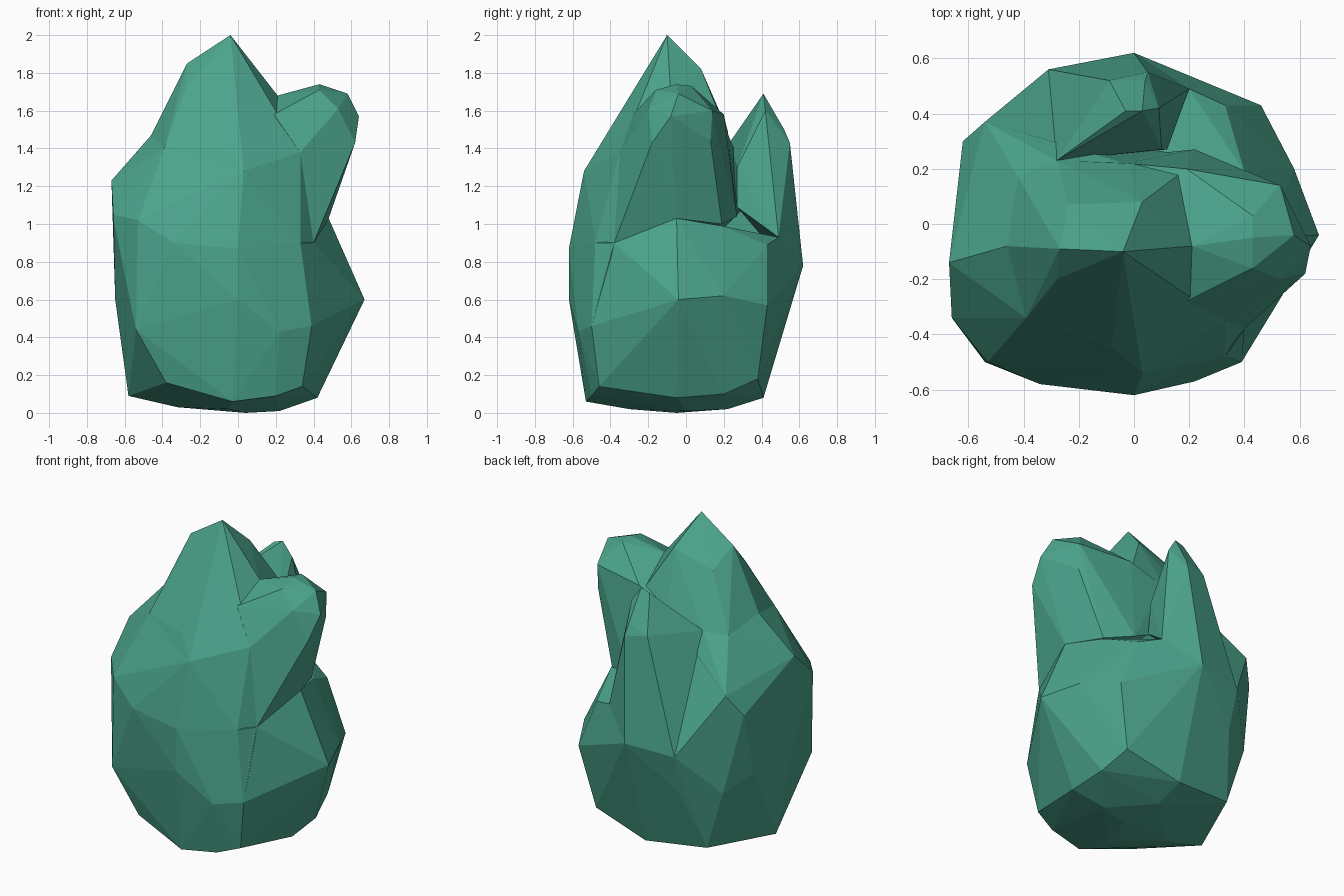
import bpy
import bmesh
import math

stone = bpy.data.materials.new("green_stone")
stone.diffuse_color = (0.07, 0.37, 0.26, 1)


def chiselled(name, points):
    """Flat-faced convex chunk of stone spanning the given corner points."""
    bm = bmesh.new()
    for p in points:
        bm.verts.new(p)
    bmesh.ops.convex_hull(bm, input=bm.verts[:])
    loose = [v for v in bm.verts if not v.link_faces]
    bmesh.ops.delete(bm, geom=loose, context='VERTS')
    bmesh.ops.dissolve_limit(bm, angle_limit=math.radians(3),
                             verts=bm.verts[:], edges=bm.edges[:])
    bmesh.ops.recalc_face_normals(bm, faces=bm.faces[:])
    mesh = bpy.data.meshes.new(name)
    bm.to_mesh(mesh)
    bm.free()
    mesh.materials.append(stone)
    obj = bpy.data.objects.new(name, mesh)
    bpy.context.collection.objects.link(obj)
    return obj


# Main boulder: underside, belt at half height, and upper rim
underside = [(0.04, -0.05, 0), (-0.32, -0.1, 0.03), (0.22, 0, 0.01),
             (-0.05, -0.3, 0.02), (0, 0.22, 0.02),
             (-0.38, -0.46, 0.16), (-0.03, -0.53, 0.06), (0.2, -0.5, 0.09),
             (0.34, -0.46, 0.14), (0.42, -0.05, 0.08), (0.41, 0.2, 0.1),
             (0.37, 0.38, 0.18), (0, 0.41, 0.08), (-0.4, 0.36, 0.12),
             (-0.58, -0.08, 0.09)]
belt = [(-0.54, -0.5, 0.44), (-0.34, -0.56, 0.63), (0, -0.62, 0.6),
        (0.22, -0.57, 0.43), (0.39, -0.5, 0.46), (0.48, -0.3, 0.58),
        (0.67, -0.04, 0.6), (0.58, 0.2, 0.62), (0.46, 0.43, 0.57),
        (0.2, 0.49, 0.5), (-0.3, 0.5, 0.5), (-0.52, 0.37, 0.5),
        (-0.62, 0.2, 0.6), (-0.65, -0.14, 0.6)]
rim = [(-0.34, -0.58, 0.9), (0, -0.62, 0.87), (0.33, -0.48, 0.9),
       (0.4, -0.38, 0.9), (0.48, -0.05, 1.03), (0.4, 0.19, 0.99),
       (0.33, 0.43, 0.89), (0.2, 0.49, 0.93), (0, 0.62, 0.78),
       (-0.31, 0.56, 0.75), (-0.62, 0.28, 0.95),
       (-0.66, -0.14, 1.05), (-0.66, -0.34, 1.03), (-0.53, -0.5, 1.0)]
chiselled("boulder_base", underside + belt + rim)

# Sloping shoulders, overlapping the boulder down to its belt
chiselled("shoulders", [
    (-0.67, -0.14, 1.23), (-0.66, -0.34, 1.05), (-0.46, -0.08, 1.47),
    (-0.42, 0.17, 1.41), (-0.39, -0.34, 1.4), (-0.53, -0.5, 1.02),
    (-0.34, -0.58, 0.9), (0, -0.62, 0.87), (0.03, -0.54, 1.28),
    (0.18, -0.44, 1.3), (0.33, -0.35, 1.38), (0.33, -0.48, 0.9),
    (0.4, -0.38, 0.9), (-0.54, 0.37, 1.13), (-0.28, 0.23, 1.43),
    (-0.03, 0.22, 1.48), (0.12, 0.26, 1.09), (0.3, 0.2, 1.03),
    (-0.54, -0.5, 0.44), (-0.34, -0.56, 0.63), (0, -0.62, 0.6),
    (0.22, -0.57, 0.43), (0.39, -0.5, 0.46), (-0.65, -0.14, 0.6)])

# Tall central peak
chiselled("central_peak", [
    (-0.04, -0.1, 2), (-0.27, -0.09, 1.85), (-0.28, -0.2, 1.71),
    (0.03, 0.08, 1.82), (-0.24, 0.07, 1.74), (0.21, -0.08, 1.68),
    (0.19, -0.28, 1.58), (-0.28, 0.23, 1.43), (-0.03, 0.22, 1.5),
    (-0.42, 0.17, 1.41), (-0.46, -0.08, 1.47), (-0.39, -0.34, 1.4),
    (0.03, -0.54, 1.28), (0.18, -0.44, 1.3), (0.19, 0.2, 1.52),
    (-0.08, -0.45, 1.4), (0.33, -0.35, 1.38), (0.12, 0.26, 1.09)])

# Overhanging knob on the right, running back into the cleft
chiselled("right_knob", [
    (0.21, -0.08, 1.68), (0.19, 0.2, 1.58), (0.19, -0.28, 1.58),
    (0.43, 0.03, 1.73), (0.43, -0.05, 1.74), (0.43, -0.16, 1.71),
    (0.53, 0.14, 1.6), (0.58, -0.04, 1.69), (0.53, -0.2, 1.61),
    (0.64, -0.08, 1.57), (0.62, -0.18, 1.43), (0.33, -0.35, 1.38),
    (0.53, 0.13, 1.44), (0.4, -0.38, 0.9), (0.48, -0.05, 1.03),
    (0.39, 0.19, 1.0), (0.22, 0.27, 1.04), (0.12, 0.26, 1.09),
    (-0.03, 0.22, 1.49), (0.1, 0.1, 1.0)])

# Smaller peak at the back, split from the main one by a cleft
chiselled("back_peak", [
    (-0.03, 0.41, 1.67), (0.03, 0.41, 1.69), (0.09, 0.42, 1.6),
    (0.05, 0.55, 1.43), (0.04, 0.52, 1.5), (-0.09, 0.52, 1.45),
    (0, 0.62, 0.78), (-0.31, 0.56, 0.75), (-0.28, 0.23, 1.43),
    (0.1, 0.27, 1.3), (0.12, 0.27, 1.09), (0.2, 0.49, 0.93)])

# Back-left flank joining the back peak to the left shoulder
chiselled("back_left_flank", [
    (-0.28, 0.23, 1.43), (-0.42, 0.17, 1.41), (-0.54, 0.37, 1.13),
    (-0.31, 0.56, 0.75), (-0.62, 0.3, 1.0), (-0.67, -0.14, 1.23),
    (-0.46, -0.08, 1.47), (-0.52, 0.37, 0.5), (-0.62, 0.2, 0.6),
    (-0.65, -0.14, 0.6), (-0.3, 0.1, 1.0)])
